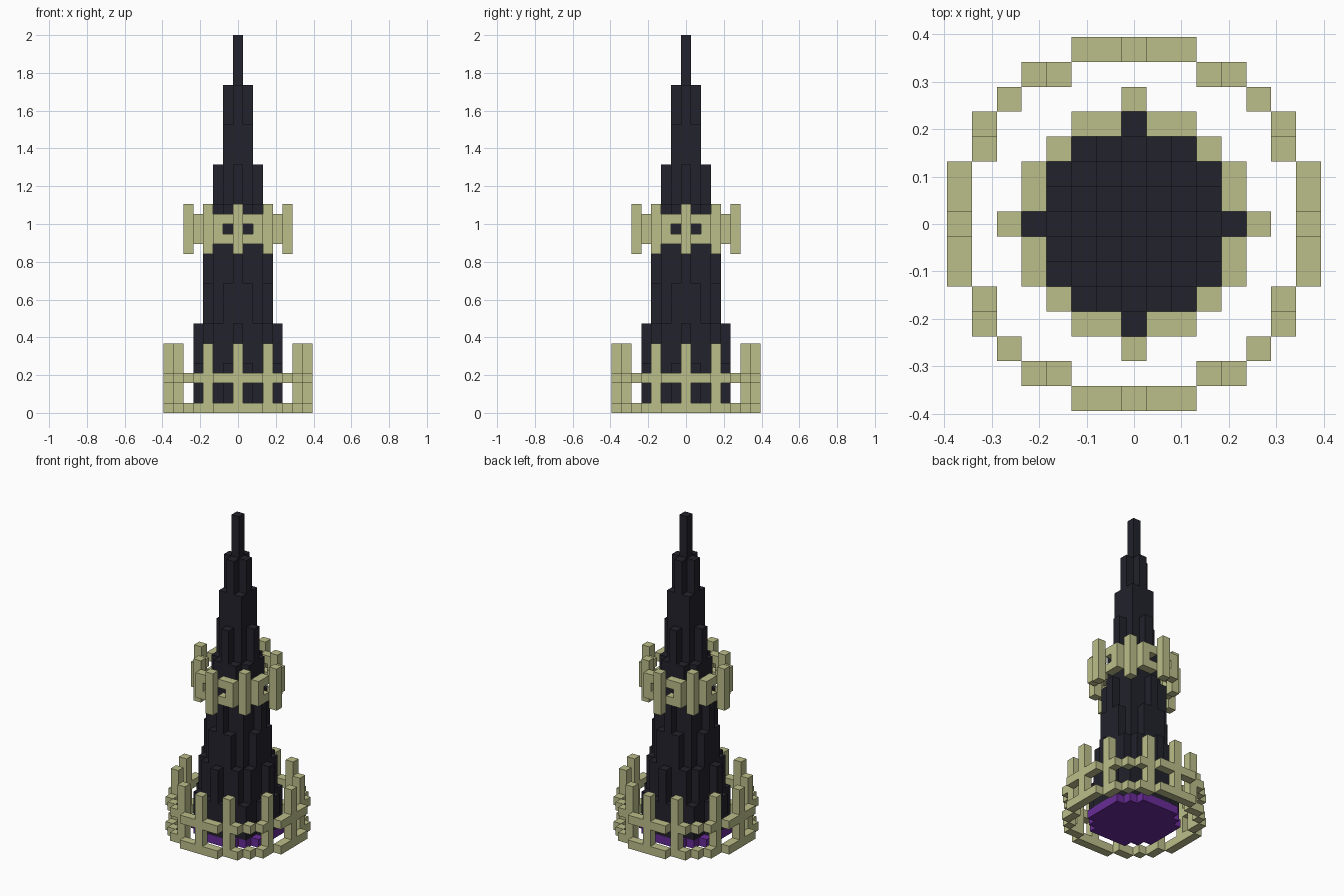
import bpy
import bmesh
from mathutils import Vector

U = 2 / 38  # edge length of one block

if "Cube" in bpy.data.objects:
    bpy.data.objects.remove(bpy.data.objects["Cube"], do_unlink=True)


def material(name, rgb):
    mat = bpy.data.materials.new(name)
    mat.use_nodes = True
    colour = (*rgb, 1)
    mat.diffuse_color = colour
    mat.node_tree.nodes["Principled BSDF"].inputs["Base Color"].default_value = colour
    return mat


dark = material("dark slate", (0.016, 0.016, 0.025))
pale = material("pale olive stone", (0.50, 0.515, 0.254))
purple = material("deep purple", (0.14, 0.025, 0.31))


def mirrored(cells):
    """All eight reflections of cells given for one octant."""
    return {(sx * p, sy * q) for x, y in cells for p, q in ((x, y), (y, x))
            for sx in (-1, 1) for sy in (-1, 1)}


def extrude(cells, low, high):
    """Blocks filling the plan cells from layer low up to layer high."""
    return {(x, y, z) for x, y in cells for z in range(low, high)}


def build(name, blocks, mat):
    """Mesh only the exposed sides of a set of blocks."""
    bm = bmesh.new()
    for block in sorted(blocks):
        for axis in range(3):
            for sign in (-1, 1):
                normal = Vector((0, 0, 0))
                normal[axis] = sign
                if tuple(int(b + n) for b, n in zip(block, normal)) in blocks:
                    continue
                a, b = Vector((0, 0, 0)), Vector((0, 0, 0))
                a[(axis + 1) % 3] = 0.5
                b[(axis + 2) % 3] = 0.5 * sign
                centre = Vector(block) + Vector((0, 0, 0.5)) + normal / 2
                corners = (centre - a - b, centre + a - b, centre + a + b, centre - a + b)
                bm.faces.new([bm.verts.new(c * U) for c in corners])
    bmesh.ops.remove_doubles(bm, verts=bm.verts, dist=U / 100)
    mesh = bpy.data.meshes.new(name)
    bm.to_mesh(mesh)
    bm.free()
    mesh.materials.append(mat)
    obj = bpy.data.objects.new(name, mesh)
    bpy.context.collection.objects.link(obj)
    return obj


# Stepped spire: column height falls with squared distance from the axis
heights = {0: 38, 1: 33, 2: 29, 4: 25, 5: 21, 8: 17, 9: 17,
           10: 13, 13: 9, 16: 9, 17: 5, 18: 5}
spire = set()
for x in range(-4, 5):
    for y in range(-4, 5):
        spire |= extrude({(x, y)}, 1, heights.get(x * x + y * y, 1))
build("spire", spire, dark)

# Round foundation under the spire
disc = {(x, y) for x in range(-4, 5) for y in range(-4, 5) if x * x + y * y <= 20}
build("foundation", extrude(disc, 0, 1), purple)

# Round fence: two rails joined by twelve posts
ring = mirrored([(7, 0), (7, 1), (7, 2), (6, 3), (6, 4), (5, 5)])
posts = extrude(mirrored([(7, 0), (6, 3)]), 0, 7)
build("fence_posts", posts, pale)
build("fence_lower_rail", extrude(ring, 0, 1) - posts, pale)
build("fence_middle_rail", extrude(ring, 3, 4) - posts, pale)

# Collar: posts, and panels each pierced by a small opening
build("collar_posts", extrude(mirrored([(5, 0), (3, 3)]), 16, 21), pale)
panels = extrude(mirrored([(4, 1), (4, 2)]), 17, 20)
build("collar_panels", panels - extrude(mirrored([(4, 1)]), 18, 19), pale)
